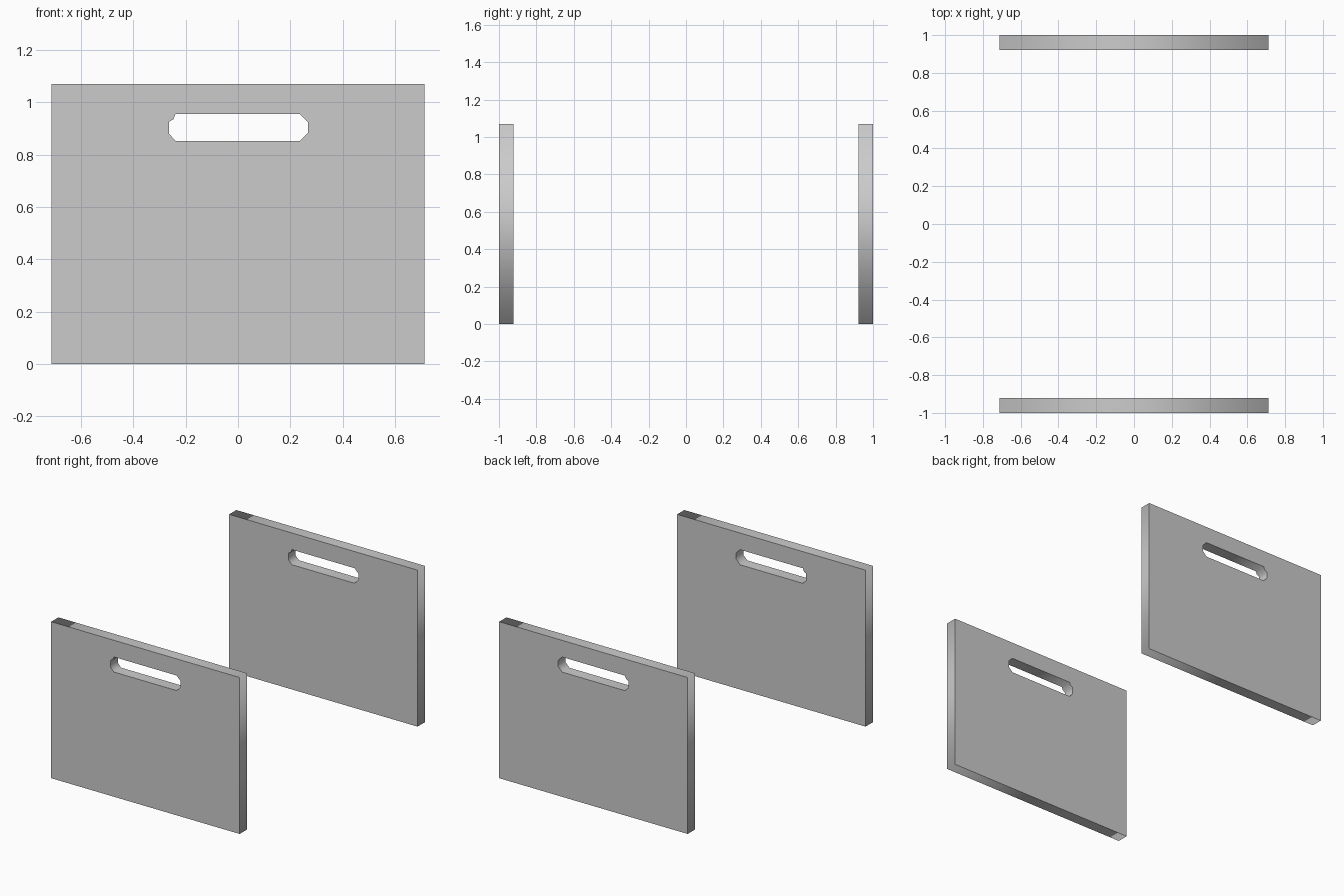
import bpy
import math

if "Cube" in bpy.data.objects:
    bpy.data.objects.remove(bpy.data.objects["Cube"])

HALF_W, HEIGHT = 0.713, 1.07
Y_IN, Y_OUT = 0.922, 1.0

# Panel outline and hand-hold slot, as (x, z) points
OUTLINE = [(-HALF_W, 0), (HALF_W, 0), (HALF_W, HEIGHT), (-HALF_W, HEIGHT)]
SLOT = [(-0.239, 0.853), (0.236, 0.853), (0.267, 0.884), (0.267, 0.925),
        (0.236, 0.956), (-0.239, 0.956), (-0.247, 0.935), (-0.264, 0.926),
        (-0.264, 0.88)]


def add_loop(curve, points):
    spline = curve.splines.new('POLY')
    spline.points.add(len(points) - 1)
    for p, (x, z) in zip(spline.points, points):
        p.co = (x, z, 0, 1)
    spline.use_cyclic_u = True


def end_panel(name, side):
    # Filled profile with a hole, extruded to the panel thickness
    curve = bpy.data.curves.new(name, 'CURVE')
    curve.dimensions = '2D'
    curve.fill_mode = 'BOTH'
    curve.extrude = (Y_OUT - Y_IN) / 2
    add_loop(curve, OUTLINE)
    add_loop(curve, SLOT)
    obj = bpy.data.objects.new(name, curve)
    bpy.context.collection.objects.link(obj)
    obj.rotation_euler.x = math.pi / 2
    obj.location.y = side * (Y_IN + Y_OUT) / 2
    bpy.ops.object.select_all(action='DESELECT')
    obj.select_set(True)
    bpy.context.view_layer.objects.active = obj
    bpy.ops.object.convert(target='MESH')


# Front and back panels
end_panel("front_panel", -1)
end_panel("back_panel", 1)
